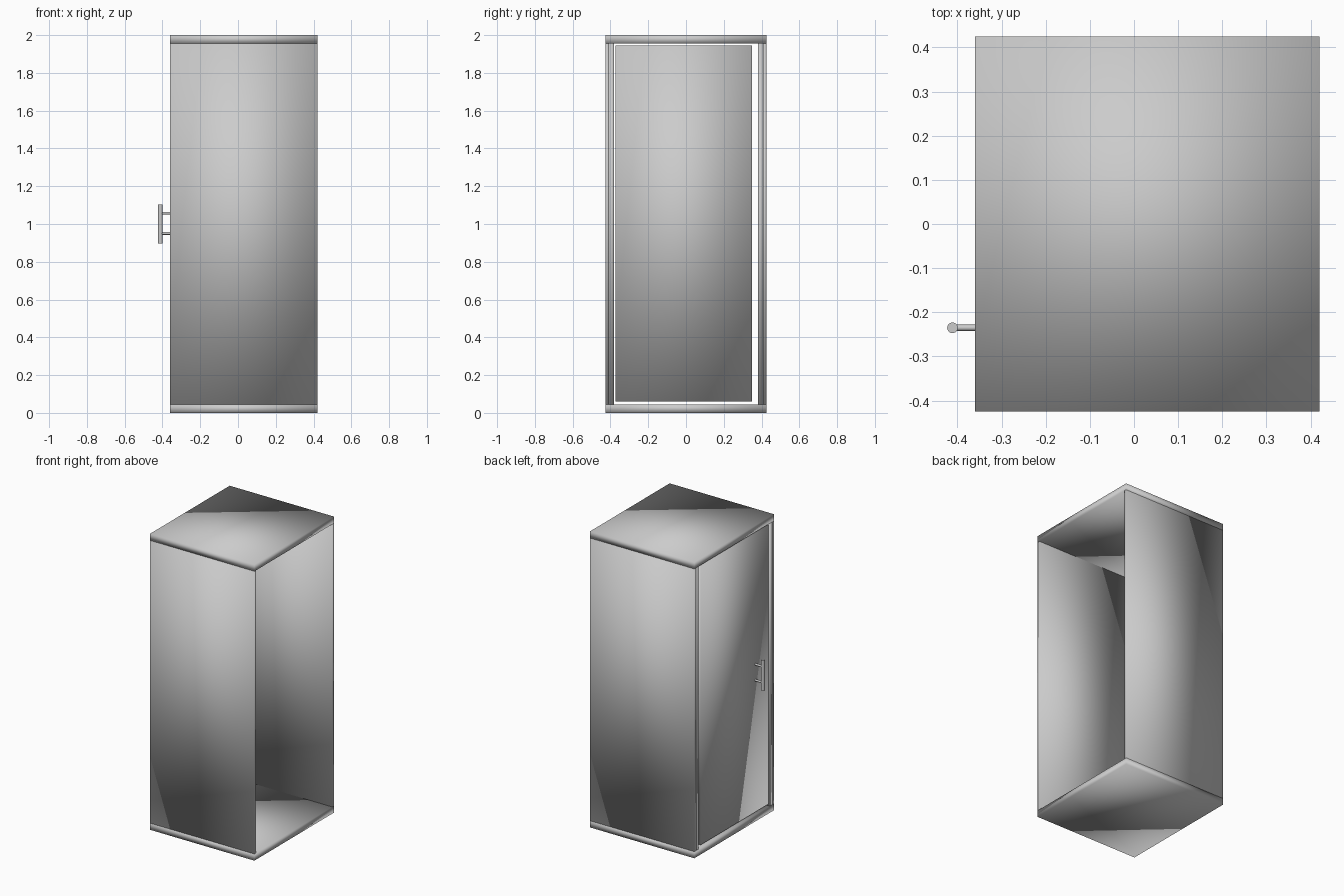
import bpy
from mathutils import Vector

old = bpy.data.objects.get("Cube")
if old:
    bpy.data.objects.remove(old, do_unlink=True)

grey = bpy.data.materials.new("light grey")
grey.use_nodes = True
grey.diffuse_color = (0.6, 0.6, 0.6, 1)
grey.node_tree.nodes["Principled BSDF"].inputs["Base Color"].default_value = (0.6, 0.6, 0.6, 1)


def finish(name):
    ob = bpy.context.object
    ob.name = name
    ob.data.materials.append(grey)
    bpy.ops.object.shade_smooth()
    return ob


def box(name, low, high):
    """Soft-shaded box between two corners."""
    low, high = Vector(low), Vector(high)
    bpy.ops.mesh.primitive_cube_add(size=1, location=(low + high) / 2)
    bpy.context.object.scale = high - low
    bpy.ops.object.transform_apply(location=False, rotation=False)
    return finish(name)


def rod(name, centre, radius, length, turn=0):
    bpy.ops.mesh.primitive_cylinder_add(vertices=24, radius=radius, depth=length,
                                        location=centre, rotation=(0, turn, 0))
    ob = finish(name)
    bpy.ops.object.shade_smooth_by_angle()
    return ob


BACK, OPEN, HALF, SLAB, WALL, POST = -0.36, 0.42, 0.425, 0.045, 0.018, 0.045

# Floor and roof slabs
box("floor_slab", (BACK, -HALF, 0), (OPEN, HALF, SLAB))
box("roof_slab", (BACK, -HALF, 2 - SLAB), (OPEN, HALF, 2))

# Side walls and the door posts tucked behind them
for side, s in (("front", -1), ("rear", 1)):
    ys = sorted((s * HALF, s * (HALF - WALL)))
    box(side + "_wall", (BACK, ys[0], SLAB), (OPEN, ys[1], 2 - SLAB))
    ys = sorted((s * (HALF - WALL), s * (HALF - POST)))
    box(side + "_door_post", (BACK, ys[0], SLAB), (BACK + POST, ys[1], 2 - SLAB))

# Door panel with a small gap all round
box("door", (BACK + 0.005, -0.373, 0.06), (BACK + 0.035, 0.35, 1.945))

# Pull handle
rod("handle_grip", (-0.411, -0.235, 1), 0.012, 0.205)
for label, z in (("lower", 0.95), ("upper", 1.057)):
    rod("handle_" + label + "_stem", (-0.38, -0.235, z), 0.007, 0.06, 1.5708)
